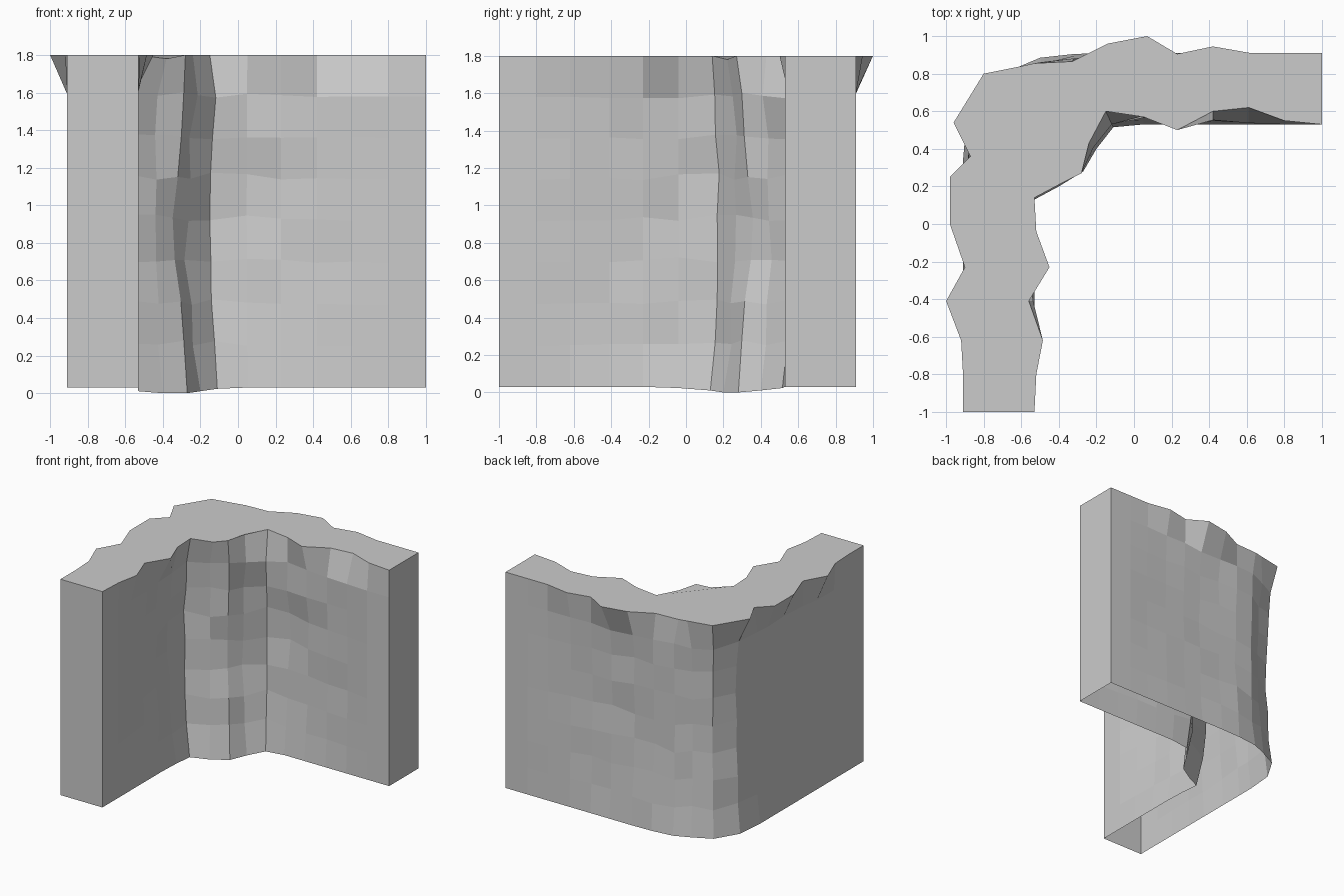
import bpy, bmesh, math, random
from mathutils import Vector

if "Cube" in bpy.data.objects:
    bpy.data.objects.remove(bpy.data.objects["Cube"])

random.seed(4)
ROWS, Z0, Z1 = 8, 0.03, 1.8

# Plan points of each face: (top x, top y, lower x, lower y), from the +x end to the -y end
inner = [(1, .53, 1, .53), (.8, .55, .8, .53), (.61, .62, .61, .53), (.42, .6, .42, .53),
         (.23, .5, .23, .53), (.05, .57, .05, .53), (-.15, .6, -.11, .515),
         (-.24, .43, -.2, .40), (-.28, .27, -.27, .28), (-.38, .22, -.40, .20),
         (-.53, .14, -.53, .13), (-.52, -.04, -.53, -.04), (-.45, -.23, -.53, -.23),
         (-.56, -.41, -.53, -.41), (-.485, -.62, -.53, -.62), (-.52, -.8, -.53, -.8),
         (-.53, -1, -.53, -1)]
outer = [(1, .91, 1, .91), (.8, .91, .8, .91), (.62, .91, .62, .91), (.42, .945, .42, .91),
         (.23, .905, .23, .91), (.07, 1, .06, .91), (-.14, .96, -.14, .91),
         (-.33, .865, -.32, .905), (-.53, .855, -.5, .885), (-.60, .84, -.63, .83),
         (-.80, .80, -.78, .755), (-.96, .54, -.89, .57), (-.87, .36, -.91, .34),
         (-.98, .25, -.91, .2), (-.98, 0, -.91, 0), (-.90, -.23, -.91, -.23),
         (-1, -.41, -.91, -.41), (-.92, -.62, -.91, -.62), (-.91, -.8, -.91, -.8),
         (-.91, -1, -.91, -1)]

bm = bmesh.new()


def rough_face(points, side, depth, bottom_dip):
    """Grid of stone facets: dented into the wall mid-height, flat towards both ends."""
    grid = []
    n = len(points)
    for i, (tx, ty, lx, ly) in enumerate(points):
        a, b = points[max(i - 1, 0)], points[min(i + 1, n - 1)]
        run = Vector((b[2] - a[2], b[3] - a[3])).normalized()
        inward = Vector((-run.y, run.x)) * side
        fade = max(0, min(1, (min(i, n - 1 - i) - 1) / 5))
        corner = max(0, 1 - abs(i - n / 2) / 3)
        col = []
        for j in range(ROWS + 1):
            t = j / ROWS
            z = Z0 + (Z1 - Z0) * t
            p = Vector((lx, ly))
            if j == ROWS:
                p = Vector((tx, ty))
                if -.4 < tx < -.3 and ty < .3:
                    z -= .02
            elif j == 0:
                z -= bottom_dip * min(1, corner * 1.3)
            else:
                dent = depth * math.sin(math.pi * t) + random.uniform(-.2, .3) * depth
                p += inward * max(0, dent) * fade
                z += (random.uniform(-.02, .02) + .02 * math.cos(math.pi * (t - .5))) * fade
            col.append(bm.verts.new((p.x, p.y, z)))
        grid.append(col)
    for i in range(n - 1):
        for j in range(ROWS):
            bm.faces.new((grid[i][j], grid[i + 1][j], grid[i + 1][j + 1], grid[i][j + 1]))
    return grid


# Inner and outer rough faces
front = rough_face(inner, -1, .085, .03)
back = rough_face(outer, 1, .045, 0)

# Straight end caps and flat top; the underside is open
for k in (0, -1):
    bm.faces.new(front[k] + back[k][::-1])
bm.faces.new([c[-1] for c in front] + [c[-1] for c in reversed(back)])
bmesh.ops.recalc_face_normals(bm, faces=bm.faces)

mesh = bpy.data.meshes.new("stone_corner_wall")
bm.to_mesh(mesh)
bm.free()
bpy.context.collection.objects.link(bpy.data.objects.new("stone_corner_wall", mesh))
